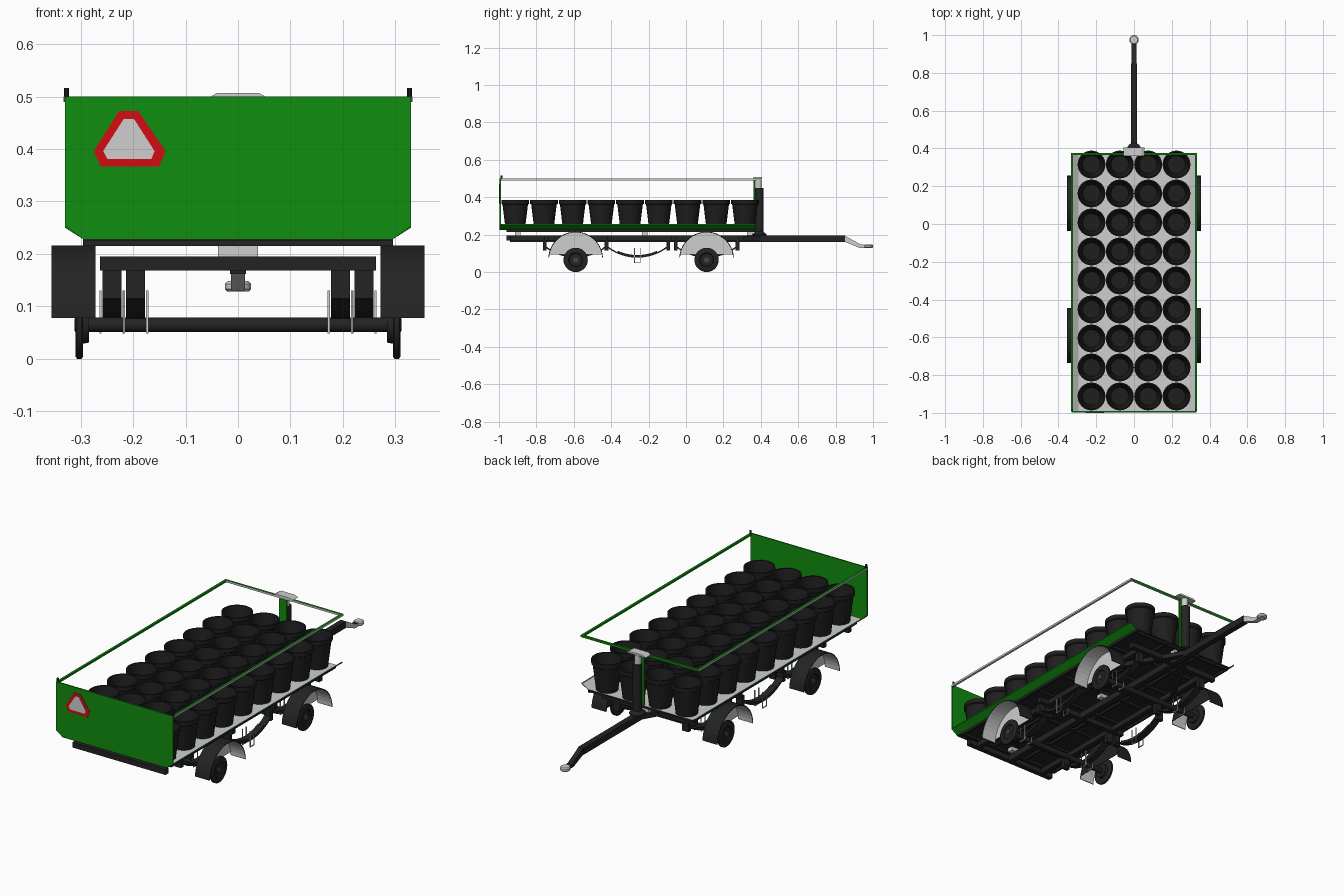
import bpy, bmesh, math
from mathutils import Vector

if "Cube" in bpy.data.objects:
    bpy.data.objects.remove(bpy.data.objects["Cube"], do_unlink=True)


def material(name, rgb):
    m = bpy.data.materials.new(name)
    m.use_nodes = True
    m.diffuse_color = (*rgb, 1)
    m.node_tree.nodes["Principled BSDF"].inputs["Base Color"].default_value = (*rgb, 1)
    return m


GREEN = material("green paint", (0.005, 0.27, 0.005))
LIGHT = material("light grey", (0.62, 0.62, 0.62))
DARK = material("dark steel", (0.017, 0.017, 0.017))
POT = material("black plastic", (0.013, 0.013, 0.013))
RED = material("sign red", (0.65, 0.004, 0.006))
GREY = material("hub grey", (0.06, 0.06, 0.06))


def finish(name, bm, mat, second=None, rule=None, smooth=False):
    """Turn bmesh into an object; faces matching rule get the second colour."""
    bmesh.ops.recalc_face_normals(bm, faces=bm.faces)
    bm.normal_update()
    for f in bm.faces:
        f.smooth = smooth
        if rule and rule(f.normal, f.calc_center_median()):
            f.material_index = 1
    me = bpy.data.meshes.new(name)
    bm.to_mesh(me)
    bm.free()
    me.materials.append(mat)
    if second:
        me.materials.append(second)
    if smooth:
        me.set_sharp_from_angle(angle=math.radians(35))
    ob = bpy.data.objects.new(name, me)
    bpy.context.collection.objects.link(ob)
    return ob


def prism(name, axis, profile, lo, hi, mat, second=None, rule=None):
    """Extrude a profile: axis x takes (y, z), axis y takes (x, z), axis z takes (x, y)."""
    bm = bmesh.new()
    place = {"x": lambda u, v, t: (t, u, v),
             "y": lambda u, v, t: (u, t, v),
             "z": lambda u, v, t: (u, v, t)}[axis]
    a, b = ([bm.verts.new(place(u, v, t)) for u, v in profile] for t in (lo, hi))
    bm.faces.new(a)
    bm.faces.new(b[::-1])
    for i in range(len(a)):
        j = (i + 1) % len(a)
        bm.faces.new((a[i], a[j], b[j], b[i]))
    return finish(name, bm, mat, second, rule)


def box(name, x, y, z, mat, second=None, rule=None):
    return prism(name, "z", [(x[0], y[0]), (x[1], y[0]), (x[1], y[1]), (x[0], y[1])],
                 z[0], z[1], mat, second, rule)


def lathe(name, profile, loc, mat, axis="z", seg=24, second=None, rule=None):
    """Spin (radius, height) points around an axis."""
    bm = bmesh.new()
    vs = [bm.verts.new((r, 0, h)) for r, h in profile]
    es = [bm.edges.new(p) for p in zip(vs, vs[1:])]
    bmesh.ops.spin(bm, geom=vs + es, cent=(0, 0, 0), axis=(0, 0, 1),
                   angle=math.tau, steps=seg, use_duplicate=False)
    bmesh.ops.remove_doubles(bm, verts=bm.verts, dist=0.0001)
    ob = finish(name, bm, mat, second, rule, smooth=True)
    ob.location = loc
    if axis == "x":
        ob.rotation_euler.y = math.pi / 2
    return ob


def arc(cy, cz, r, a0, a1, n=16):
    angles = [math.radians(a0 + (a1 - a0) * i / n) for i in range(n + 1)]
    return [(cy + r * math.cos(a), cz + r * math.sin(a)) for a in angles]


BACK, FRONT = 0.37, -0.997
AXLES = (-0.59, 0.11)

# Tailgate with warning sign
prism("tailgate", "y", [(-.295, .228), (.295, .228), (.33, .253), (.33, .5),
                        (-.33, .5), (-.33, .253)], FRONT, -0.99, GREEN)
prism("sign_border", "y", [(-.227, .472), (-.19, .472), (-.138, .396), (-.15, .367),
                           (-.262, .367), (-.275, .396)], -0.9985, FRONT, RED)
prism("sign_centre", "y", [(-.218, .457), (-.198, .457), (-.159, .396), (-.165, .381),
                           (-.249, .381), (-.257, .396)], -1.0, -0.9985, LIGHT)

# Cargo floor: light above, dark below
box("floor", (-.295, .295), (FRONT, BACK), (.226, .231), DARK, LIGHT, lambda n, c: n.z > .5)
for s in (-1, 1):
    # Sloped sill, green outside and light inside
    prism("side_sill", "y", [(s * x, z) for x, z in
                             ((.295, .228), (.33, .25), (.33, .256), (.327, .256),
                              (.327, .252), (.295, .231))], -0.99, BACK,
          GREEN, LIGHT, lambda n, c, s=s: n.z > .3 or n.x * s < -.5)
    # Top rail, green above
    box("side_rail", sorted((s * .322, s * .333)), (-0.99, BACK), (.49, .5), LIGHT, GREEN,
        lambda n, c, s=s: n.z > .5 or n.x * s < -.5)
    lathe("corner_pin", [(0, .49), (.005, .49), (.005, .516), (0, .516)],
          (s * .327, -.987, 0), DARK, seg=10)
box("back_rail", (-.333, .333), (BACK - .006, BACK + .005), (.49, .5), LIGHT, GREEN,
    lambda n, c: n.z > .5 or n.y > .5)

# Plant pots share one mesh
pot = lathe("pot", [(0, 0), (.052, 0), (.068, .13), (.074, .134), (.074, .155),
                    (.067, .155), (.047, .03), (0, .03)], (0, 0, 0), POT)
for row in range(9):
    for col in range(4):
        ob = pot if row == col == 0 else bpy.data.objects.new("pot", pot.data)
        if ob is not pot:
            bpy.context.collection.objects.link(ob)
        ob.location = (-.225 + .15 * col, -.913 + .1535 * row, .231)

# Upper frame under the floor
for x in (-.29, -.1, .1, .29):
    box("floor_joist", (x - .005, x + .005), (-.96, BACK), (.215, .226), DARK)
for i in range(8):
    y = -.96 + i * .187
    box("floor_cross_joist", (-.295, .295), (y, y + .015), (.215, .226), DARK)

# Lower chassis
for s in (-1, 1):
    box("chassis_rail", sorted((s * .19, s * .215)), (-.96, .3), (.168, .195), DARK)
    prism("drawbar_brace", "z", [(s * .19, .05), (s * .215, .05), (s * .02, .4), (s * .005, .37)],
          .17, .193, DARK)
for y in (-.96, -.76, -.42, -.08, .28):
    box("chassis_cross_beam", (-.263, .263), (y, y + .025), (.168, .195), DARK)
for y in (-.9, -.22, .34):
    box("floor_support", (-.038, .038), (y - .015, y + .015), (.195, .215), LIGHT)

# Drawbar and hitch
box("drawbar", (-.015, .015), (-.94, .85), (.162, .195), DARK)
prism("hitch_neck", "x", [(.85, .162), (.85, .194), (.935, .147), (.965, .145), (.965, .13),
                          (.925, .13)], -.013, .013, LIGHT, DARK,
      lambda n, c: n.z > .3 or n.x < -.5)
lathe("hitch_eye", [(0, .128), (.02, .128), (.025, .133), (.025, .143), (.02, .148),
                    (0, .148)], (0, .975, 0), LIGHT, seg=20)

# Post at the drawbar end
lathe("post", [(0, .195), (.038, .195), (.038, .202), (.022, .216), (.022, .45), (0, .45)],
      (0, .392, 0), DARK)
lathe("post_neck", [(0, .45), (.016, .45), (.016, .496), (0, .496)], (0, .388, 0), LIGHT)
prism("post_cap", "y", [(-.055, .498), (.055, .498), (.04, .507), (-.04, .507)],
      .36, .405, LIGHT)
box("post_strip", (-.02, .02), (.361, .369), (.231, .49), GREEN)

# Axles, wheels and fenders
for cy in AXLES:
    lathe("axle", [(0, -.287), (.014, -.287), (.014, .287), (0, .287)],
          (0, cy, .065), DARK, "x", 16)
    for s in (-1, 1):
        lathe("wheel", [(0, s * .284), (.034, s * .284), (.036, s * .295), (.06, s * .295),
                        (.065, s * .298), (.065, s * .307), (.06, s * .31),
                        (.038, s * .31), (.034, s * .305), (0, s * .305)],
              (0, cy, .065), DARK, "x", 32)
        lathe("wheel_hub", [(0, s * .3), (.014, s * .3), (.014, s * .311), (0, s * .312)],
              (0, cy, .065), GREY, "x", 12)
        prism("fender", "x", arc(cy, .07, .146, 3, 177, 20) + arc(cy, .07, .142, 177, 3, 20),
              *sorted((s * .272, s * .355)), DARK, LIGHT,
              lambda n, c, cy=cy: n.dot(c - Vector((c.x, cy, .07))) < -.05)
        prism("fender_inner_plate", "x", arc(cy, .07, .142, 10, 170, 20),
              *sorted((s * .272, s * .275)), DARK, LIGHT,
              lambda n, c, s=s: n.x * s > .5)

# Leaf springs with hangers and clamps
for s in (-1, 1):
    for cx, cy in ((.24, -.26), (.195, AXLES[0]), (.195, AXLES[1])):
        side = sorted((s * (cx - .018), s * (cx + .018)))
        for k, span in enumerate((38, 24)):
            lo = arc(cy, .345, .268 - k * .007, 270 - span, 270 + span, 12)
            hi = arc(cy, .345, .261 - k * .007, 270 + span, 270 - span, 12)
            prism("leaf_spring", "x", lo + hi, *side, DARK)
        for y in (cy - .165, cy + .165):
            box("spring_hanger", side, (y - .01, y + .01), (.115, .168), DARK)
        # U-shaped clamp around the spring
        for x in (cx - .022, cx + .022):
            for y in (cy - .016, cy + .016):
                box("clamp_leg", (s * x - .002, s * x + .002), (y - .002, y + .002),
                    (.05, .13), LIGHT)
            box("clamp_foot", (s * x - .002, s * x + .002), (cy - .018, cy + .018),
                (.048, .052), LIGHT)
